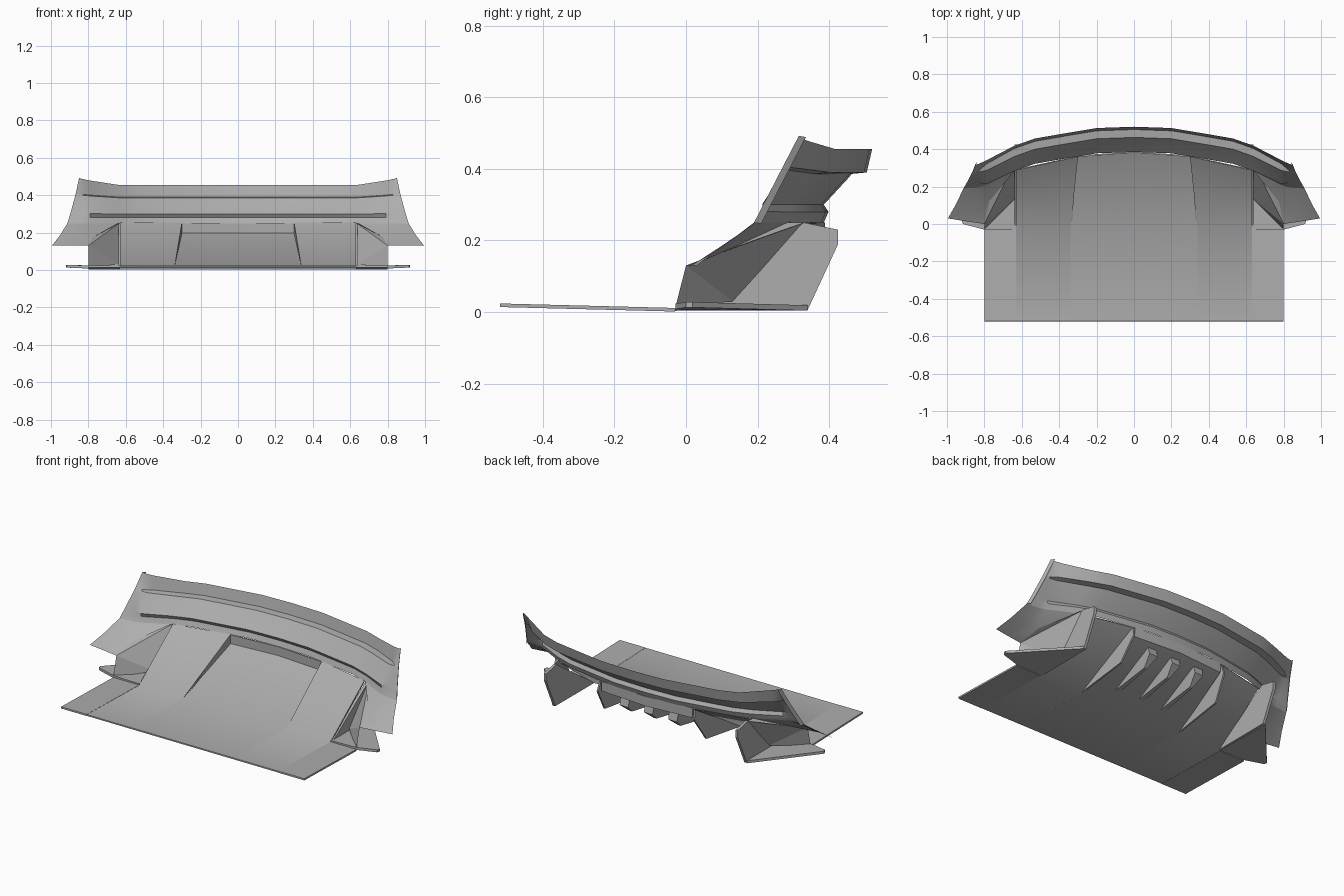
import bpy, bmesh
from math import radians

if "Cube" in bpy.data.objects:
    bpy.data.objects.remove(bpy.data.objects["Cube"])

grey = bpy.data.materials.new("dark_grey")
grey.diffuse_color = (.42, .42, .42, 1)
grey.use_nodes = True
grey.node_tree.nodes["Principled BSDF"].inputs["Base Color"].default_value = grey.diffuse_color


def make(name, verts, faces, mirror=True, thick=0.0, smooth=0):
    me = bpy.data.meshes.new(name)
    me.from_pydata([tuple(float(c) for c in v) for v in verts], [], faces)
    me.materials.append(grey)
    bm = bmesh.new()
    bm.from_mesh(me)
    bmesh.ops.remove_doubles(bm, verts=bm.verts, dist=1e-4)
    bmesh.ops.recalc_face_normals(bm, faces=bm.faces)
    for f in bm.faces:
        f.smooth = smooth > 0
    bm.to_mesh(me)
    bm.free()
    ob = bpy.data.objects.new(name, me)
    bpy.context.collection.objects.link(ob)
    if mirror:
        ob.modifiers.new("mirror", 'MIRROR')
    if thick:
        s = ob.modifiers.new("thickness", 'SOLIDIFY')
        s.thickness = thick
        s.offset = 0
    if smooth:
        ob.modifiers.new("sharp_edges", 'EDGE_SPLIT').split_angle = radians(smooth)
    return ob


def loft(name, rings, **kw):
    # two matching polygons joined into a closed solid
    a, b = rings
    n = len(a)
    faces = [tuple(range(n)), tuple(range(n, 2 * n))]
    faces += [(i, (i + 1) % n, n + (i + 1) % n, n + i) for i in range(n)]
    return make(name, a + b, faces, **kw)


def fin(name, profile, x0, x1):
    return loft(name, [[(x0, y, z) for y, z in profile],
                       [(x1, y, z) for y, z in profile]])


def grid(name, rows, **kw):
    n = len(rows[0])
    faces = [(r * n + i, r * n + i + 1, (r + 1) * n + i + 1, (r + 1) * n + i)
             for r in range(len(rows) - 1) for i in range(n - 1)]
    return make(name, [v for r in rows for v in r], faces, **kw)


# Rear bumper skin: section profile (y offset, z) swept along curved stations
profile = [(0, .25), (.013, .28), (0, .30), (.072, .378), (.078, .386),
           (.12, .39), (.135, .455)]
# station: x, base y, blend towards the plain flared end, upward kick of the rim
stations = [(0, .385, 0, 0), (.2, .378, 0, 0), (.38, .348, 0, 0), (.53, .322, 0, 0),
            (.64, .283, 0, 0), (.79, .207, .2, .7), (.83, .195, .85, .95)]
rows = []
for dy, z in profile:
    k = min(1.0, (z - .25) / .205)
    row = []
    for x, y, t, up in stations:
        off = dy * (1 - t) + .125 * k * t
        row.append((x, y + off, z + .033 * k * k * up))
    row.append((.85 + .062 * (1 - k) ** 1.2, .19 + .125 * k, .25 + .242 * k))
    rows.append(row)
grid("bumper_skin", rows, smooth=30)

# Returned lip along the flared end
lip = [(r[-1], (r[-1][0] - .012, r[-1][1] + .02, r[-1][2] - .003)) for r in rows]
grid("bumper_end_lip", lip)

# Lower wing of the bumper that sweeps out to the wheel arch
wing = [(.79, .207, .25), (.83, .195, .25), (.912, .19, .25),
        (.775, .12, .175), (.85, .10, .185), (.952, .105, .185),
        (.80, .0, .13), (.90, .015, .13), (.995, .03, .13),
        (.64, .283, .25), (.635, .33, .25)]
make("bumper_corner", wing,
     [(0, 1, 4, 3), (1, 2, 5, 4), (3, 4, 7, 6), (4, 5, 8, 7), (9, 0, 3), (10, 9, 3)],
     smooth=40)

# Slanted side wall behind the wheel, closed up to the bumper corner
make("side_wall", [(.80, -.03, .012), (.64, .13, .03), (.635, .33, .25),
                   (.80, 0, .13), (.775, .12, .175)],
     [(0, 1, 3), (1, 2, 3), (3, 2, 4)])

# Undertray bending up into the diffuser: outer strip, raised side, lower centre
front, bend = (-.52, .019), (-.03, .0065)
grid("undertray_outer", [[(x, *p) for x in (.63, .80)] for p in (front, bend)],
     thick=.01)
grid("diffuser_side", [
    [(.34, *front), (.63, *front)],
    [(.34, *bend), (.63, *bend)],
    [(.30, .362, .25), (.63, .29, .25)]], thick=.008, smooth=45)
grid("diffuser_centre", [
    [(0, *front), (.34, *front)],
    [(0, *bend), (.34, *bend)],
    [(0, .385, .195), (.30, .362, .195)],
    [(0, .385, .25), (.30, .362, .25)]], thick=.008, smooth=45)
make("diffuser_step", [(.34, *bend), (.30, .362, .195), (.30, .362, .25)], [(0, 1, 2)])

# Vertical strakes under the diffuser
fin("outer_strake", [(-.03, .005), (.34, .006), (.425, .19), (.425, .23), (.33, .25)],
    .622, .638)
inner = [(-.03, .005), (.29, .05), (.38, .19), (.365, .245)]
loft("inner_strake", [[(.335 - .03 * (z / .25), y, z) for y, z in inner],
                      [(.345 - .03 * (z / .25), y, z) for y, z in inner]])

# Three short wedge strakes in the centre, tapered towards the bottom
for c in (-.16, 0, .16):
    v = [(c - .015, .05, .042), (c + .015, .05, .042),
         (c + .03, .345, .177), (c - .03, .345, .177),
         (c + .028, .355, .135), (c - .028, .355, .135),
         (c + .009, .29, .082), (c - .009, .29, .082)]
    make("centre_strake", v, [(0, 1, 2, 3), (3, 2, 4, 5), (5, 4, 6, 7),
                              (7, 6, 1, 0), (1, 6, 4, 2), (0, 3, 5, 7)],
         mirror=False)

# Foot plate outside the outer strake
foot = [(.63, -.03, .004), (.80, -.03, .008), (.915, .0, .013),
        (.92, .018, .013), (.64, .34, .004)]
loft("foot_plate", [foot, [(x, y, z + .015) for x, y, z in foot]])
